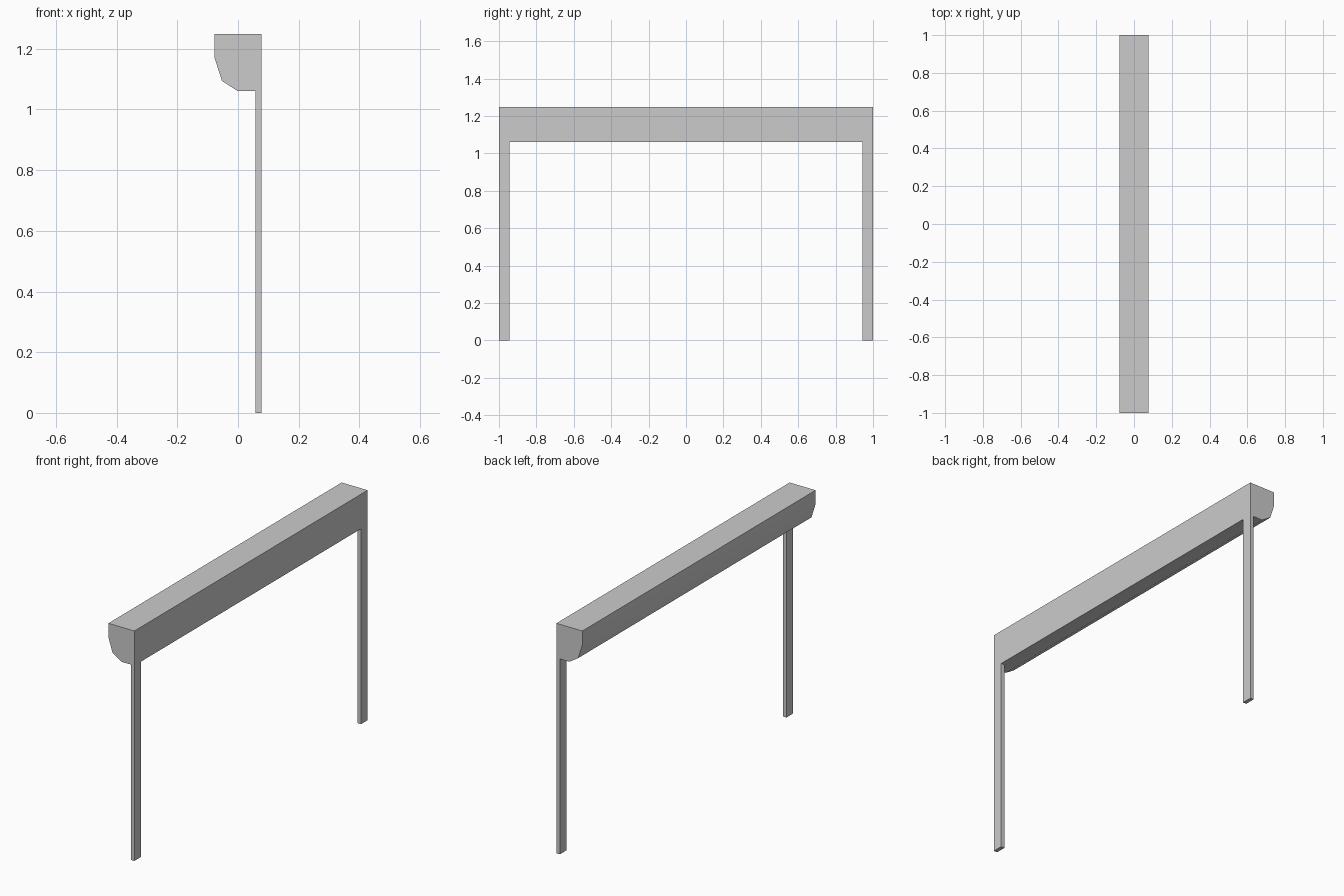
import bpy
import bmesh
import math

if "Cube" in bpy.data.objects:
    bpy.data.objects.remove(bpy.data.objects["Cube"])


def extrude_profile(name, profile, y0, y1):
    """Extrude a closed (x, z) outline along y into a solid object."""
    bm = bmesh.new()
    face = bm.faces.new([bm.verts.new((x, y0, z)) for x, z in profile])
    ext = bmesh.ops.extrude_face_region(bm, geom=[face], use_keep_orig=True)
    verts = [g for g in ext["geom"] if isinstance(g, bmesh.types.BMVert)]
    bmesh.ops.translate(bm, verts=verts, vec=(0, y1 - y0, 0))
    bmesh.ops.recalc_face_normals(bm, faces=bm.faces)
    mesh = bpy.data.meshes.new(name)
    bm.to_mesh(mesh)
    bm.free()
    obj = bpy.data.objects.new(name, mesh)
    bpy.context.collection.objects.link(obj)
    return obj


BACK, LEG_FRONT = 0.078, 0.057
TOP, UNDERSIDE = 1.248, 1.06

# Housing: long box with a faceted rounded lower edge
housing = extrude_profile("housing", [
    (BACK, TOP), (-0.078, TOP), (-0.078, 1.173), (-0.053, 1.094),
    (0.0, UNDERSIDE), (BACK, UNDERSIDE)], -1.0, 1.0)
bpy.context.view_layer.objects.active = housing
housing.select_set(True)
bpy.ops.object.shade_smooth_by_angle(angle=math.radians(35))

# Guide rails: thin posts flush with the back and the ends of the housing
rail = [(LEG_FRONT, 0), (BACK, 0), (BACK, UNDERSIDE), (LEG_FRONT, UNDERSIDE)]
for side, y0, y1 in (("front", -1.0, -0.943), ("back", 0.943, 1.0)):
    extrude_profile(side + "_rail", rail, y0, y1)
